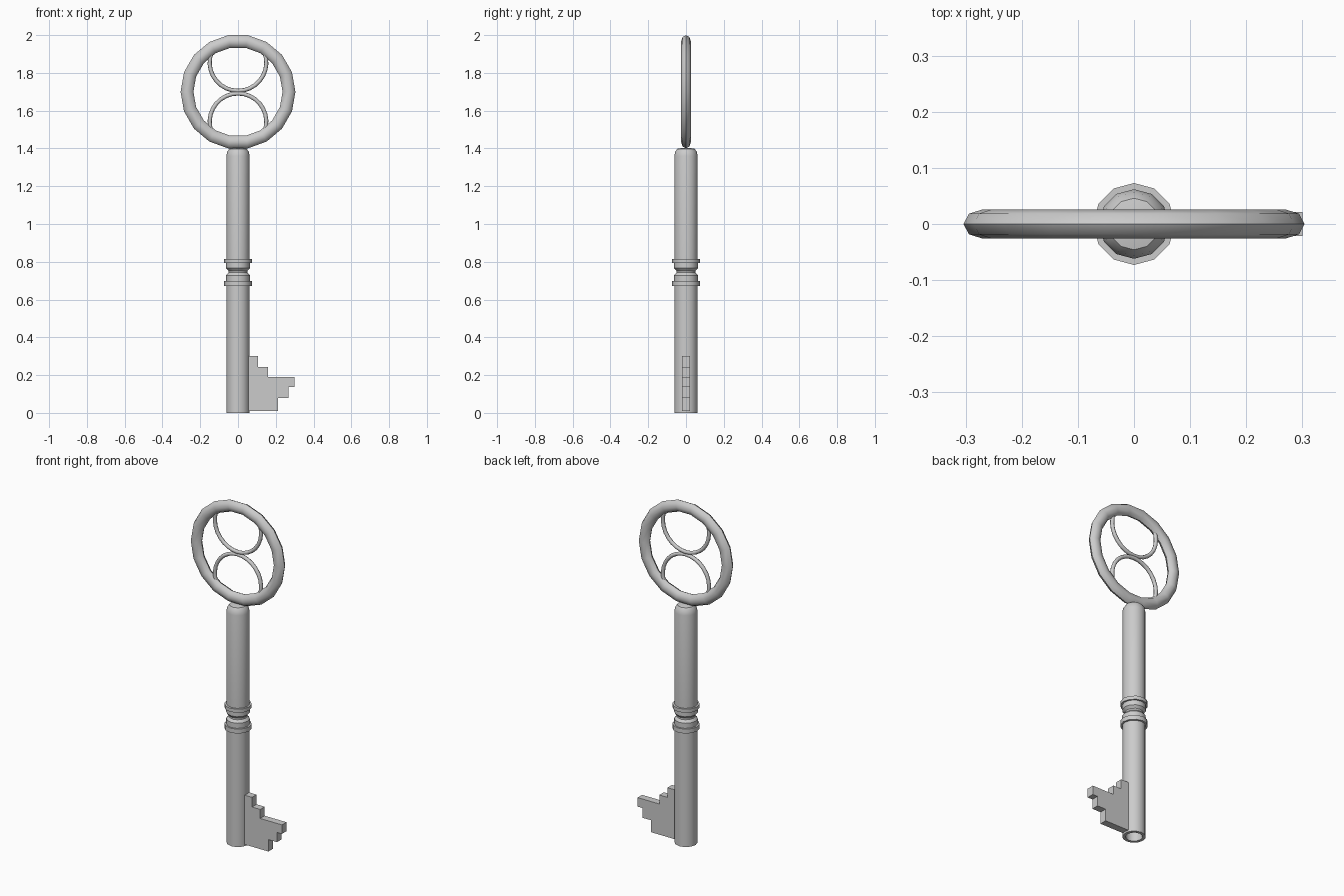
import bpy, bmesh
from math import sin, cos, pi, radians

if "Cube" in bpy.data.objects:
    bpy.data.objects.remove(bpy.data.objects["Cube"])


def finish(name, bm, smooth=None):
    bmesh.ops.recalc_face_normals(bm, faces=bm.faces)
    me = bpy.data.meshes.new(name)
    bm.to_mesh(me)
    bm.free()
    ob = bpy.data.objects.new(name, me)
    bpy.context.collection.objects.link(ob)
    if smooth:
        bpy.ops.object.select_all(action='DESELECT')
        bpy.context.view_layer.objects.active = ob
        ob.select_set(True)
        bpy.ops.object.shade_smooth_by_angle(angle=radians(smooth))
    return ob


def bridge(bm, a, b):
    n = len(a)
    for i in range(n):
        bm.faces.new((a[i], a[(i + 1) % n], b[(i + 1) % n], b[i]))


def lathe(name, profile, n):
    """Revolve (radius, z) points round z, capping both ends."""
    bm = bmesh.new()
    rings = [[bm.verts.new((r * cos(2 * pi * i / n), r * sin(2 * pi * i / n), z))
              for i in range(n)] for r, z in profile]
    for a, b in zip(rings, rings[1:]):
        bridge(bm, a, b)
    bm.faces.new(rings[0])
    bm.faces.new(rings[-1])
    return finish(name, bm, 40)


def arc_tube(name, zc, major, rad, depth, start, end, steps, sides, closed=False):
    """Sweep an oval section along an arc in the xz plane."""
    bm = bmesh.new()
    rings = []
    for i in range(steps if closed else steps + 1):
        t = radians(start + (end - start) * i / steps)
        ring = []
        for j in range(sides):
            p = 2 * pi * j / sides
            r = major + rad * cos(p)
            ring.append(bm.verts.new((r * cos(t), depth * sin(p), zc + r * sin(t))))
        rings.append(ring)
    for a, b in zip(rings, rings[1:]):
        bridge(bm, a, b)
    if closed:
        bridge(bm, rings[-1], rings[0])
    else:
        bm.faces.new(rings[0])
        bm.faces.new(rings[-1])
    return finish(name, bm, 50)


# Shaft: hollow lower end, turned collars, rounded top
lathe("shaft", [
    (0.045, 0.30), (0.045, 0.0), (0.062, 0.0), (0.062, 0.672),
    (0.073, 0.672), (0.073, 0.698), (0.063, 0.698), (0.063, 0.728),
    (0.05, 0.742), (0.05, 0.752), (0.063, 0.766), (0.063, 0.794),
    (0.073, 0.794), (0.073, 0.815), (0.062, 0.815),
    (0.062, 1.36), (0.057, 1.383), (0.046, 1.398), (0.02, 1.403)], 12)

# Handle ring
arc_tube("handle_ring", 1.7, 0.27, 0.034, 0.026, 0, 360, 18, 8, True)

# Two opposed arches inside the ring
arc_tube("upper_arch", 1.855, 0.15, 0.011, 0.011, 158, 382, 18, 8)
arc_tube("lower_arch", 1.541, 0.15, 0.011, 0.011, -22, 202, 18, 8)

# Stepped key bit
outline = [(0.05, 0.01), (0.212, 0.01), (0.212, 0.08), (0.268, 0.08),
           (0.268, 0.137), (0.30, 0.137), (0.30, 0.19), (0.159, 0.19),
           (0.159, 0.243), (0.106, 0.243), (0.106, 0.30), (0.05, 0.30)]
bm = bmesh.new()
front = [bm.verts.new((x, -0.021, z)) for x, z in outline]
back = [bm.verts.new((x, 0.021, z)) for x, z in outline]
bm.faces.new(front)
bm.faces.new(back)
bridge(bm, front, back)
finish("key_bit", bm)
